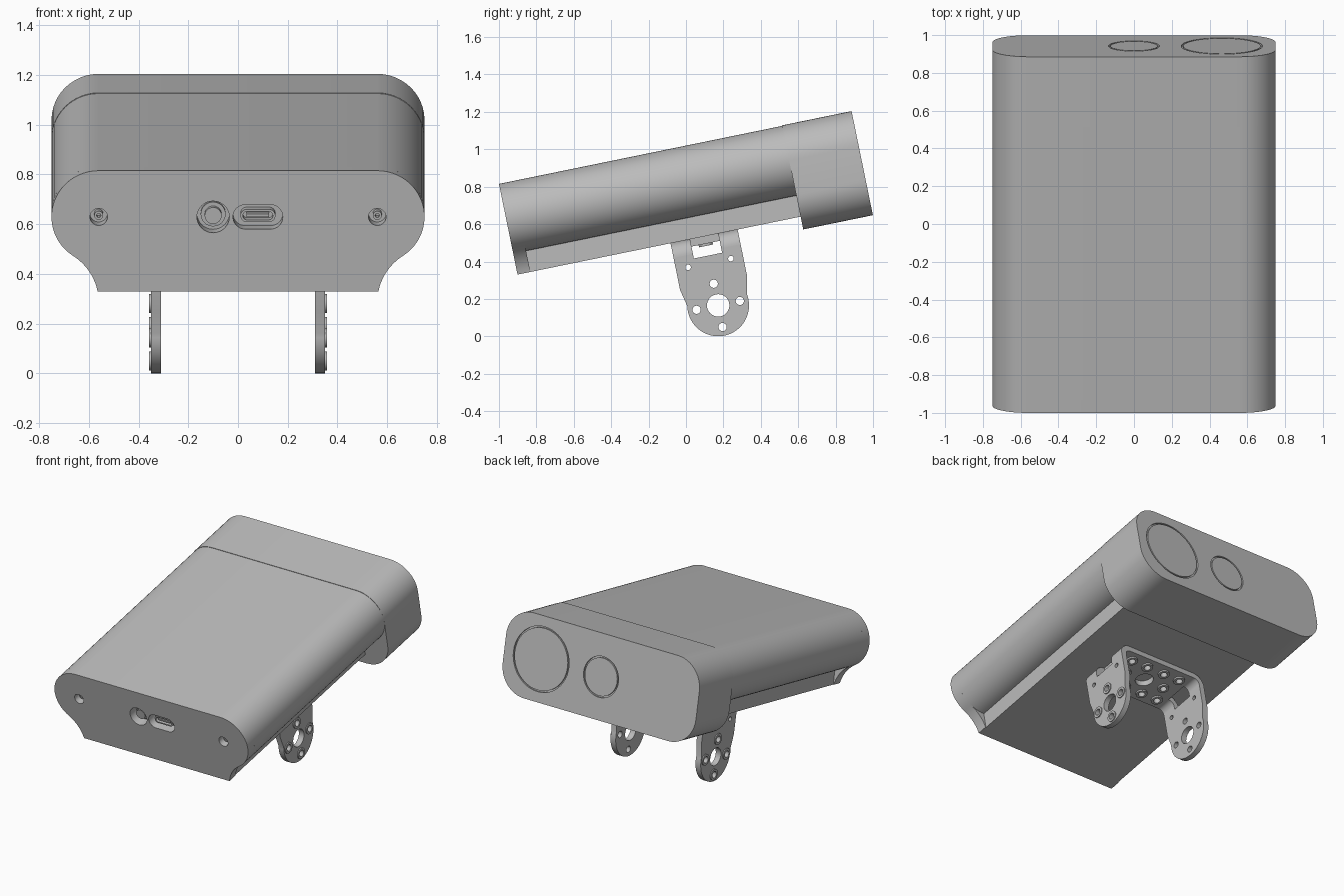
import bpy, bmesh
from math import sin, cos, radians, asin, degrees, pi
from mathutils import Matrix

cube = bpy.data.objects.get("Cube")
if cube:
    bpy.data.objects.remove(cube, do_unlink=True)

grey = bpy.data.materials.new("plain grey")
grey.use_nodes = True
grey.diffuse_color = (0.5, 0.5, 0.5, 1)
grey.node_tree.nodes["Principled BSDF"].inputs["Base Color"].default_value = (0.5, 0.5, 0.5, 1)

# Everything is built level (y along the case, z = 0 on its top), then tilted
TILT = Matrix.Translation((0, -1, 0.815)) @ Matrix.Rotation(radians(11.57), 4, 'X')
LENGTH, SEAM, PLATE = 1.925, 1.545, 0.07
FLOOR, R, FLAT = -0.495, 0.19, 0.56


def arc(cx, cy, r, start, end, n=16):
    angles = [radians(start + (end - start) * i / n) for i in range(n + 1)]
    return [(cx + r * cos(a), cy + r * sin(a)) for a in angles]


def circle(cx, cy, r, n=32):
    return arc(cx, cy, r, 0, 360 - 360 / n, n - 1)


def round_rect(cx, cy, hw, hh, r):
    w, h = hw - r, hh - r
    pts = []
    for sx, sy, a in ((1, 1, 0), (-1, 1, 90), (-1, -1, 180), (1, -1, 270)):
        pts += arc(cx + sx * w, cy + sy * h, r, a, a + 90, 12)
    return pts


def box(cx, cy, hw, hh):
    return [(cx + hw, cy + hh), (cx - hw, cy + hh), (cx - hw, cy - hh), (cx + hw, cy - hh)]


def mirrored(half):
    return half + [(-x, y) for x, y in reversed(half)]


def solid(name, loops, lo, hi, axis='Y'):
    """Extrude nested 2D outlines (inner ones become holes) from lo to hi along an axis."""
    curve = bpy.data.curves.new(name, 'CURVE')
    curve.dimensions, curve.fill_mode = '2D', 'BOTH'
    curve.extrude = (hi - lo) / 2
    for pts in loops:
        sp = curve.splines.new('POLY')
        sp.points.add(len(pts) - 1)
        for p, (x, y) in zip(sp.points, pts):
            p.co = (x, y, 0, 1)
        sp.use_cyclic_u = True
    temp = bpy.data.objects.new(name + " outline", curve)
    bpy.context.collection.objects.link(temp)
    graph = bpy.context.evaluated_depsgraph_get()
    mesh = bpy.data.meshes.new_from_object(temp.evaluated_get(graph))
    bpy.data.objects.remove(temp, do_unlink=True)
    bpy.data.curves.remove(curve)

    bm = bmesh.new()
    bm.from_mesh(mesh)
    for v in bm.verts:
        x, y, d = v.co
        d += (lo + hi) / 2
        v.co = {'X': (d, x, y), 'Y': (x, d, y), 'Z': (x, y, d)}[axis]
    bmesh.ops.remove_doubles(bm, verts=bm.verts, dist=0.0002)
    bmesh.ops.recalc_face_normals(bm, faces=bm.faces)
    bm.to_mesh(mesh)
    bm.free()
    mesh.materials.clear()
    mesh.materials.append(grey)
    mesh.shade_smooth()
    mesh.set_sharp_from_angle(angle=radians(30))
    obj = bpy.data.objects.new(name, mesh)
    bpy.context.collection.objects.link(obj)
    obj.matrix_world = TILT
    return obj


# Main case: rounded sides over a narrower base
solid("case_body", [mirrored(arc(FLAT, -R, R, 90, -90, 28) + [(FLAT, FLOOR)])], PLATE, SEAM)

# Front plate: rounded sides flaring into the base, with port openings
PORT = -0.19
button_x, usb_x, screw_x = -0.1, 0.08, 0.56
flare = 0.2275
end = 180 - degrees(asin(0.045 / flare))
side = arc(FLAT, -R, R, 90, -57, 24) + arc(0.7875, -0.54, flare, 123, end, 10)[1:]
openings = [circle(button_x, PORT, 0.065), round_rect(usb_x, PORT, 0.1, 0.05, 0.0495)]
openings += [circle(s * screw_x, PORT, 0.035) for s in (-1, 1)]
solid("front_plate", [mirrored(side)] + openings, 0, PLATE)

# Fittings inside the openings
solid("button_collar", [circle(button_x, PORT, 0.05)], 0.055, PLATE + 0.002)
solid("button", [circle(button_x, PORT, 0.034)], 0.025, PLATE)
solid("port_shell", [round_rect(usb_x, PORT, 0.07, 0.026, 0.025),
                     round_rect(usb_x, PORT, 0.06, 0.017, 0.016)], 0.025, PLATE + 0.002)
solid("port_tongue", [box(usb_x, PORT, 0.045, 0.006)], 0.03, PLATE + 0.002)
for s, label in ((1, "left"), (-1, "right")):
    solid(label + "_screw", [circle(s * screw_x, PORT, 0.018),
                             circle(s * screw_x, PORT, 0.009, 6)], 0.03, PLATE + 0.002)

# Deeper head at the back, with two ringed lenses let into its face
MID = -0.281
head = round_rect(0, MID, 0.75, 0.284, R)
solid("head", [head], SEAM, LENGTH - 0.012)
rings = []
for x, r in ((0.465, 0.215), (0, 0.135)):
    rings += [circle(x, MID, r, 48), circle(x, MID, r - 0.01, 48)]
solid("head_face", [head] + rings, LENGTH - 0.012, LENGTH)

# U bracket: base plate with holes
CU, CV = 1.018, -0.8715
WIDE, BEND, THICK, SIDE = 0.183, 0.08, 0.04, 0.35
bend_x, bend_z = SIDE - BEND, FLOOR - BEND
base_holes = [(x, CU + u) for x in (-0.2, -0.07, 0.07, 0.2) for u in (-0.115, 0.115)]
base_holes += [(x, CU) for x in (-0.16, 0.16)]
solid("bracket_base", [box(0, CU, bend_x, WIDE), circle(0, CU, 0.06)]
      + [circle(x, u, 0.022, 20) for x, u in base_holes], FLOOR - THICK, FLOOR, 'Z')
for i, (x, u) in enumerate(base_holes):
    solid(f"base_rim_{i + 1}", [circle(x, u, 0.038, 24), circle(x, u, 0.022, 24)],
          FLOOR - THICK - 0.012, FLOOR - THICK, 'Z')

# Bracket arms, their bends beside a window, and raised rims round the holes
NOTCH = 0.077
bolts = [(CU + 0.118 * cos(k * pi / 2), CV + 0.118 * sin(k * pi / 2)) for k in range(4)]
outline = [(CU + WIDE, bend_z), (CU + NOTCH, bend_z), (CU + NOTCH, bend_z - 0.025),
           (CU - NOTCH, bend_z - 0.025), (CU - NOTCH, bend_z), (CU - WIDE, bend_z),
           (CU - WIDE, -0.75)] + arc(CU, CV, 0.165, 170, 370, 32) + [(CU + WIDE, -0.75)]
holes = [circle(CU, CV, 0.06)] + [circle(u, v, 0.022, 24) for u, v in bolts]
holes += [circle(CU + s * 0.117, -0.64, 0.015, 20) for s in (-1, 1)]
for s, label in ((1, "left"), (-1, "right")):
    def span(a, b):
        return sorted((s * a, s * b))
    solid(label + "_arm", [outline] + holes, *span(SIDE - THICK, SIDE), 'X')
    for i, (u, v) in enumerate(bolts):
        solid(f"{label}_arm_rim_{i + 1}", [circle(u, v, 0.038, 24), circle(u, v, 0.022, 24)],
              *span(SIDE, SIDE + 0.007), 'X')
    quarter = arc(bend_x, bend_z, BEND, 90, 0) + arc(bend_x, bend_z, BEND - THICK, 0, 90)
    quarter = [(s * x, z) for x, z in quarter]
    solid(label + "_front_bend", [quarter], CU - WIDE, CU - NOTCH)
    solid(label + "_back_bend", [quarter], CU + NOTCH, CU + WIDE)
